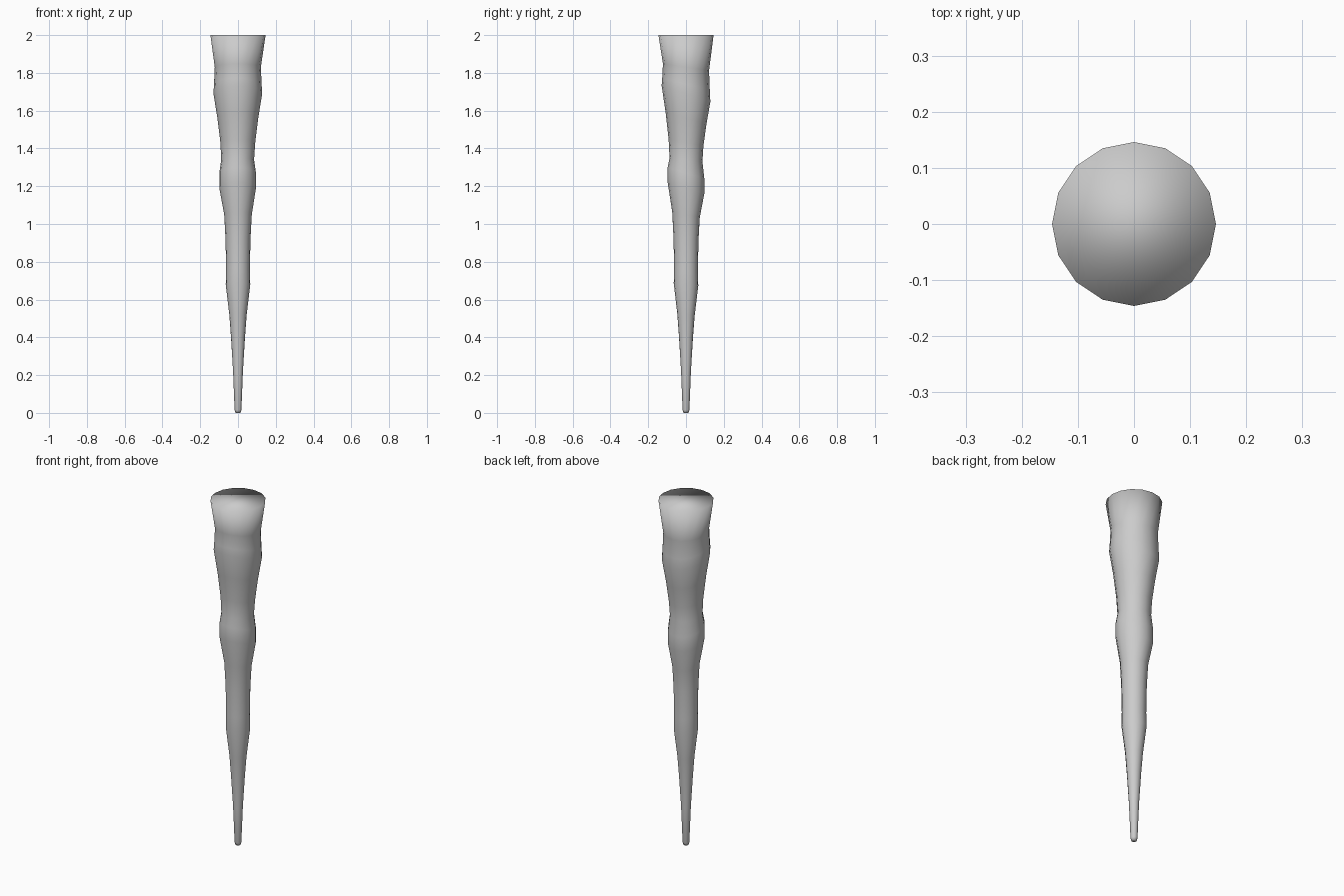
import bpy, bmesh, math

if "Cube" in bpy.data.objects:
    bpy.data.objects.remove(bpy.data.objects["Cube"])

SIDES = 16
# Rings: height, radius, x shift, y tilt (height drop per unit of y)
RINGS = [
    (0.0, 0.013, 0, 0), (0.015, 0.018, 0, 0), (0.22, 0.026, 0, 0),
    (0.40, 0.037, 0, 0), (0.52, 0.046, 0, 0.1), (0.68, 0.065, 0, 0.1),
    (0.76, 0.063, 0, 0.1), (0.92, 0.066, 0, 0.1), (1.05, 0.073, 0, 0.2),
    (1.19, 0.097, -0.002, 0.3), (1.27, 0.097, -0.002, 0.3),
    (1.34, 0.087, -0.002, 0.1), (1.43, 0.092, -0.001, 0.2),
    (1.56, 0.108, -0.001, 0.3), (1.69, 0.129, -0.001, 0.33),
    (1.74, 0.126, -0.001, 0.25), (1.83, 0.122, -0.001, 0.15),
    (2.0, 0.146, 0, 0),
]

# Tapered, knobbly spike with slightly tilted rings
bm = bmesh.new()
loops = []
for z, r, dx, tilt in RINGS:
    loop = []
    for i in range(SIDES):
        a = 2 * math.pi * i / SIDES
        x, y = r * math.cos(a), r * math.sin(a)
        loop.append(bm.verts.new((x + dx, y, z - tilt * y)))
    loops.append(loop)
for lo, hi in zip(loops, loops[1:]):
    for i in range(SIDES):
        j = (i + 1) % SIDES
        bm.faces.new((lo[i], lo[j], hi[j], hi[i]))

# Closed tip and top
bm.faces.new(loops[0][::-1])
bm.faces.new(loops[-1])
for f in bm.faces:
    f.smooth = True

mesh = bpy.data.meshes.new("icicle_spike")
bm.to_mesh(mesh)
bm.free()
bpy.context.collection.objects.link(bpy.data.objects.new("icicle_spike", mesh))
